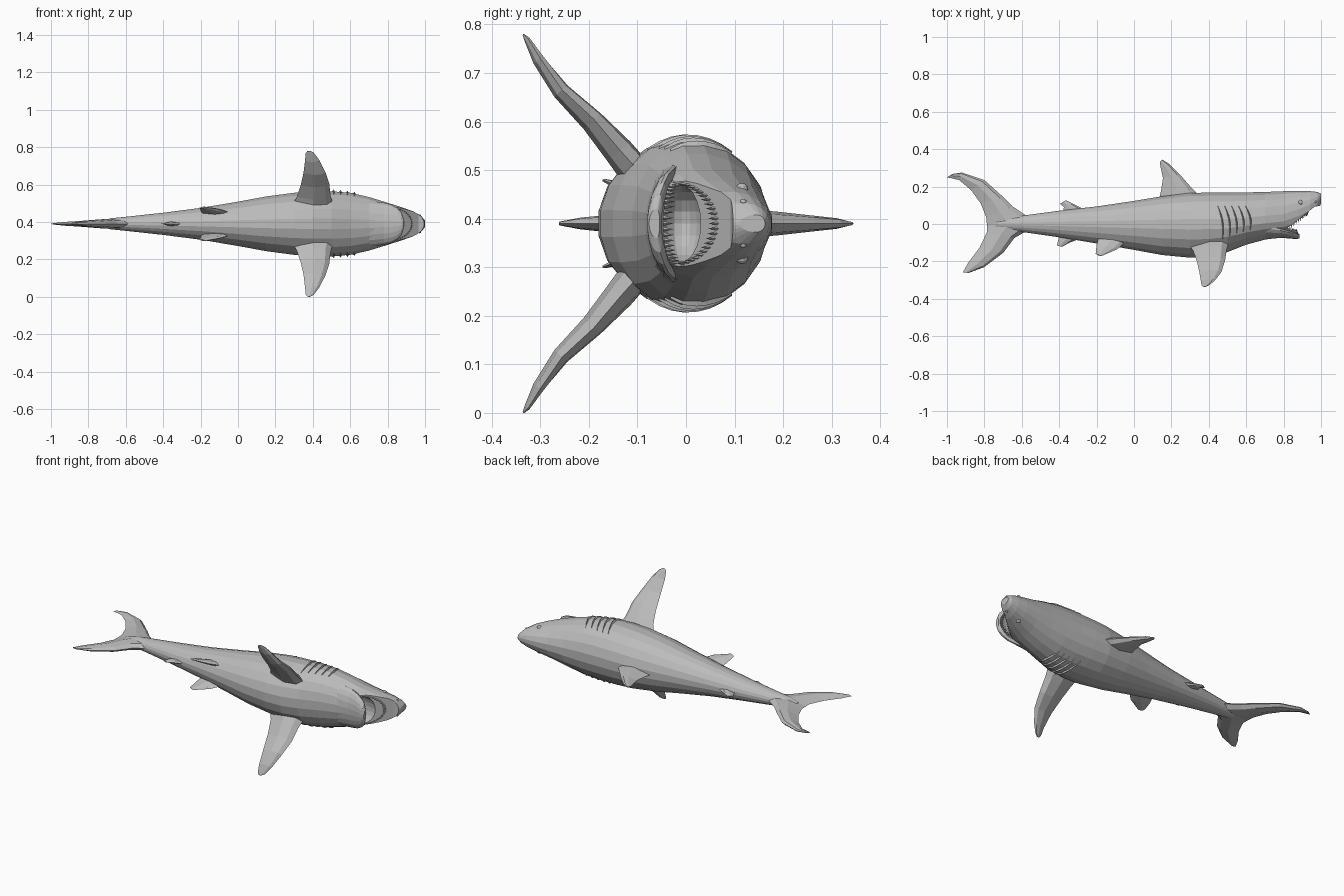
import bpy, bmesh, math
from mathutils import Vector

MID = 0.39  # height of the body's plane of symmetry; local z is measured from it

grey = bpy.data.materials.new("skin grey")
grey.diffuse_color = (0.5, 0.5, 0.5, 1)


def finish(name, bm):
    bmesh.ops.recalc_face_normals(bm, faces=bm.faces)
    me = bpy.data.meshes.new(name)
    bm.to_mesh(me)
    bm.free()
    me.materials.append(grey)
    ob = bpy.data.objects.new(name, me)
    ob.location.z = MID
    bpy.context.collection.objects.link(ob)
    return ob


def skin(bm, rings):
    """Bridge closed rings of points and cap both ends."""
    vs = [[bm.verts.new(p) for p in r] for r in rings]
    n = len(vs[0])
    for a, b in zip(vs, vs[1:]):
        for i in range(n):
            j = (i + 1) % n
            bm.faces.new((a[i], a[j], b[j], b[i]))
    bm.faces.new(vs[0])
    bm.faces.new(vs[-1])


def oval(x, top, mid, bot, hw, n=20):
    pts = []
    for i in range(n):
        a = 2 * math.pi * (i + 0.5) / n
        s = math.sin(a)
        pts.append((x, mid + s * ((top - mid) if s > 0 else (mid - bot)), hw * math.cos(a)))
    return pts


def fin(name, sections, side=1, normal=(0, 0, 1)):
    """Sections run root to tip: leading point, trailing point, half thickness."""
    bm = bmesh.new()
    nrm = Vector(normal).normalized()
    rings = []
    for lead, trail, t in sections:
        a, b = Vector(lead).to_3d(), Vector(trail).to_3d()
        p, q = a.lerp(b, 0.15), a.lerp(b, 0.5)
        ring = [a, p + nrm * t * 0.75, q + nrm * t, b, q - nrm * t, p - nrm * t * 0.75]
        rings.append([(v.x, v.y, v.z * side) for v in ring])
    skin(bm, rings)
    return finish(name, bm)


def cut(ob, cutter):
    mod = ob.modifiers.new("cut", 'BOOLEAN')
    mod.operation = 'DIFFERENCE'
    mod.solver = 'EXACT'
    mod.object = cutter
    bpy.context.view_layer.objects.active = ob
    bpy.ops.object.modifier_apply(modifier=mod.name)


# Body: x, back, widest line, belly, half width
BODY = [
    (-0.74, 0.015, 0.0, -0.02, 0.014), (-0.68, 0.035, 0.0, -0.035, 0.03),
    (-0.60, 0.045, 0.0, -0.043, 0.038), (-0.40, 0.072, 0.0, -0.072, 0.06),
    (-0.20, 0.095, 0.0, -0.105, 0.086), (0.0, 0.125, 0.0, -0.14, 0.12),
    (0.15, 0.15, 0.0, -0.168, 0.148), (0.30, 0.168, 0.0, -0.182, 0.168),
    (0.40, 0.17, 0.0, -0.178, 0.174), (0.50, 0.17, 0.0, -0.152, 0.176),
    (0.60, 0.171, 0.01, -0.112, 0.168), (0.70, 0.173, 0.02, -0.085, 0.145),
    (0.80, 0.177, 0.03, -0.07, 0.114), (0.88, 0.179, 0.06, -0.05, 0.088),
    (0.94, 0.177, 0.09, -0.02, 0.066), (0.98, 0.172, 0.12, 0.05, 0.042),
    (1.0, 0.163, 0.145, 0.11, 0.018),
]
bm = bmesh.new()
skin(bm, [oval(*s) for s in BODY])
body = finish("body", bm)

# Lower jaw: rounded scoop with a flat top
JAW = [
    (0.70, -0.01, -0.015, -0.083, 0.125), (0.78, -0.02, -0.025, -0.075, 0.114),
    (0.82, -0.03, -0.036, -0.077, 0.104), (0.855, -0.04, -0.046, -0.08, 0.084),
    (0.875, -0.048, -0.054, -0.08, 0.06), (0.885, -0.054, -0.06, -0.076, 0.03),
]
bm = bmesh.new()
skin(bm, [oval(*s) for s in JAW])
jaw = finish("lower_jaw", bm)

# Open mouth: wedge under the upper lip, then a rounded cavity
WEDGE = [(0.80, -0.037), (0.88, 0.024), (0.965, 0.092), (1.1, 0.115), (1.1, -0.3), (0.80, -0.3)]
bm = bmesh.new()
skin(bm, [[(x, y, z) for x, y in WEDGE] for z in (-0.3, 0.3)])
wedge = finish("mouth_wedge", bm)
bm = bmesh.new()
bmesh.ops.create_uvsphere(bm, u_segments=20, v_segments=10, radius=1)
for v in bm.verts:
    v.co = (0.825 + v.co.x * 0.095, -0.008 + v.co.y * 0.052, v.co.z * 0.08)
cavity = finish("mouth_cavity", bm)
cut(body, wedge)
cut(body, cavity)
cut(jaw, cavity)
for helper in (wedge, cavity):
    bpy.data.objects.remove(helper)


# Teeth: small cones along each jaw arc
def teeth(name, count, x0, reach, half, y_at, length):
    bm = bmesh.new()
    for i in range(count):
        a = math.radians(-80 + 160 * i / (count - 1))
        x, z = x0 + reach * math.cos(a), half * math.sin(a)
        y = y_at(x)
        base = [bm.verts.new((x + 0.006 * math.cos(k * math.pi / 2), y,
                              z + 0.005 * math.sin(k * math.pi / 2))) for k in range(4)]
        tip = bm.verts.new((x - 0.003, y + length, z))
        bm.faces.new(base)
        for k in range(4):
            bm.faces.new((base[k], base[(k + 1) % 4], tip))
    return finish(name, bm)


teeth("upper_teeth", 23, 0.825, 0.105, 0.083, lambda x: -0.03 + 0.78 * (x - 0.80), -0.026)
teeth("lower_teeth", 21, 0.80, 0.072, 0.085, lambda x: -0.026 - 0.3 * (x - 0.80), 0.022)


# Half width of the body at a point seen from the side
def surface(x, y):
    for s, e in zip(BODY, BODY[1:]):
        if s[0] <= x <= e[0]:
            f = (x - s[0]) / (e[0] - s[0])
            _, top, mid, bot, hw = [p + (q - p) * f for p, q in zip(s, e)]
            r = (y - mid) / ((top - mid) if y > mid else (mid - bot))
            return hw * math.sqrt(max(0, 1 - r * r))


for side, word in ((1, "left"), (-1, "right")):
    # Gill ridges
    bm = bmesh.new()
    for g in range(5):
        rings = []
        for k in range(8):
            f = k / 7
            y = 0.095 - (0.175 - 0.012 * g) * f
            x = 0.448 + 0.037 * g + 0.025 * f + 0.012 * math.sin(f * math.pi)
            z = surface(x, y)
            w = 0.003 + 0.005 * math.sin(f * math.pi)
            rings.append([(x - w, y, (z - 0.01) * side), (x + w * 0.3, y, (z + w) * side),
                          (x + w, y, (z - 0.01) * side)])
        skin(bm, rings)
    finish(word + "_gills", bm)

    # Eye and nostril
    for part, x, y, r in (("eye", 0.89, 0.115, 0.013), ("nostril", 0.972, 0.118, 0.007)):
        bm = bmesh.new()
        bmesh.ops.create_uvsphere(bm, u_segments=10, v_segments=6, radius=r)
        bmesh.ops.translate(bm, verts=bm.verts, vec=(x, y, (surface(x, y) - r * 0.4) * side))
        finish(word + "_" + part, bm)

    # Pectoral fin sweeping out and down
    fin(word + "_pectoral_fin", [
        ((0.51, -0.09, 0.10), (0.29, -0.11, 0.10), 0.034),
        ((0.495, -0.135, 0.15), (0.315, -0.14, 0.145), 0.031),
        ((0.488, -0.19, 0.215), (0.335, -0.195, 0.205), 0.024),
        ((0.468, -0.255, 0.275), (0.35, -0.26, 0.27), 0.018),
        ((0.435, -0.30, 0.34), (0.358, -0.31, 0.335), 0.012),
        ((0.405, -0.325, 0.38), (0.362, -0.33, 0.377), 0.006),
        ((0.385, -0.335, 0.39), (0.37, -0.335, 0.388), 0.002)], side, (0, 0.75, 0.66))

    # Pelvic fin
    fin(word + "_pelvic_fin", [
        ((-0.04, -0.09, 0.06), (-0.19, -0.075, 0.055), 0.014),
        ((-0.09, -0.135, 0.075), (-0.20, -0.11, 0.07), 0.011),
        ((-0.175, -0.172, 0.09), (-0.205, -0.16, 0.086), 0.004)], side, (0, 0.5, 0.87))

# Fins on the centre plane
fin("dorsal_fin", [
    ((0.36, 0.14), (0.13, 0.12), 0.028), ((0.315, 0.185), (0.145, 0.18), 0.025),
    ((0.245, 0.265), (0.155, 0.245), 0.017), ((0.19, 0.32), (0.143, 0.30), 0.011),
    ((0.15, 0.345), (0.138, 0.33), 0.004)])
fin("second_dorsal_fin", [
    ((-0.25, 0.07), (-0.38, 0.055), 0.014), ((-0.33, 0.11), (-0.375, 0.09), 0.009),
    ((-0.365, 0.127), (-0.395, 0.108), 0.003)])
fin("anal_fin", [
    ((-0.28, -0.075), (-0.40, -0.055), 0.014), ((-0.345, -0.10), (-0.405, -0.085), 0.009),
    ((-0.385, -0.122), (-0.412, -0.115), 0.003)])
fin("tail_upper_lobe", [
    ((-0.57, 0.04), (-0.785, -0.02), 0.026), ((-0.65, 0.095), (-0.79, 0.035), 0.025),
    ((-0.70, 0.145), (-0.82, 0.11), 0.022), ((-0.80, 0.235), (-0.87, 0.18), 0.016),
    ((-0.92, 0.275), (-0.935, 0.235), 0.010), ((-0.97, 0.268), (-1.0, 0.25), 0.004)])
fin("tail_lower_lobe", [
    ((-0.57, -0.035), (-0.785, 0.015), 0.026), ((-0.64, -0.075), (-0.787, -0.045), 0.025),
    ((-0.70, -0.155), (-0.825, -0.125), 0.020), ((-0.80, -0.23), (-0.885, -0.205), 0.012),
    ((-0.885, -0.262), (-0.915, -0.258), 0.004)])
